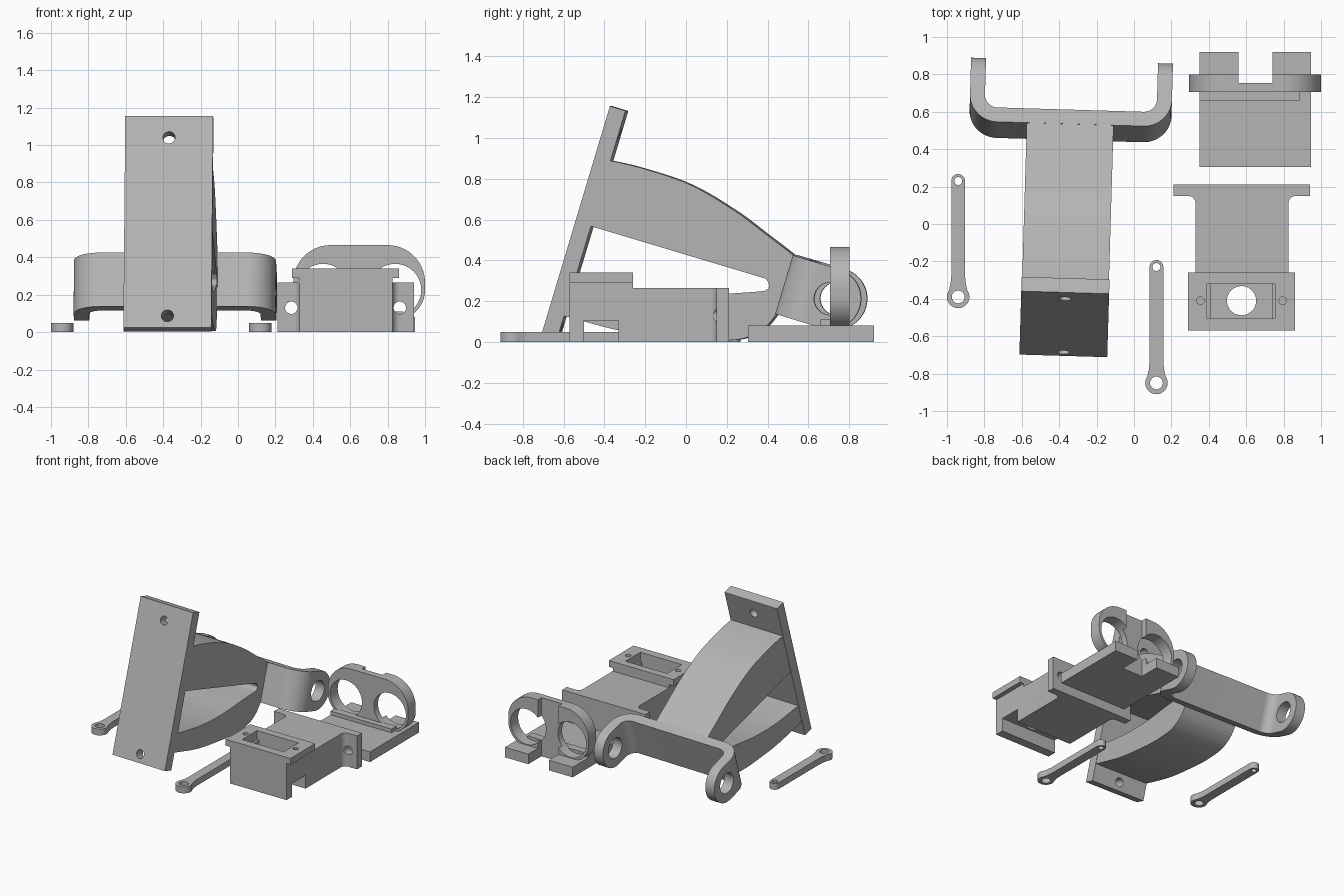
import bpy, bmesh, math
from mathutils import Matrix

if "Cube" in bpy.data.objects:
    bpy.data.objects.remove(bpy.data.objects["Cube"])

grey = bpy.data.materials.new("plain_grey")
grey.diffuse_color = (0.46, 0.46, 0.46, 1)
grey.use_nodes = True
grey.node_tree.nodes["Principled BSDF"].inputs["Base Color"].default_value = grey.diffuse_color


def arc(cx, cy, r, a0, a1, n=16):
    return [(cx + r * math.cos(math.radians(a0 + (a1 - a0) * i / n)),
             cy + r * math.sin(math.radians(a0 + (a1 - a0) * i / n))) for i in range(n + 1)]


def rect(x0, x1, y0, y1):
    return [(x0, y0), (x1, y0), (x1, y1), (x0, y1)]


def circle(cx, cy, r, n=40):
    return arc(cx, cy, r, 0, 360, n)[:-1]


def smooth(pts, n=8):
    """Catmull-Rom curve through the points."""
    p = [pts[0]] + pts + [pts[-1]]
    out = []
    for a, b, c, d in zip(p, p[1:], p[2:], p[3:]):
        for i in range(n):
            t = i / n
            out.append(tuple(0.5 * (2 * b[k] + (c[k] - a[k]) * t
                       + (2 * a[k] - 5 * b[k] + 4 * c[k] - d[k]) * t * t
                       + (3 * b[k] - a[k] - 3 * c[k] + d[k]) * t ** 3) for k in (0, 1)))
    return out + [pts[-1]]


def prism(name, outline, axis, lo, hi):
    """Extrude a flat outline along one axis."""
    place = {'x': lambda a, b, d: (d, a, b), 'y': lambda a, b, d: (a, d, b),
             'z': lambda a, b, d: (a, b, d)}[axis]
    bm = bmesh.new()
    low = [bm.verts.new(place(a, b, lo)) for a, b in outline]
    high = [bm.verts.new(place(a, b, hi)) for a, b in outline]
    bm.faces.new(low)
    bm.faces.new(high)
    for i in range(len(low)):
        j = (i + 1) % len(low)
        bm.faces.new((low[i], low[j], high[j], high[i]))
    bmesh.ops.recalc_face_normals(bm, faces=bm.faces)
    me = bpy.data.meshes.new(name)
    bm.to_mesh(me)
    bm.free()
    me.materials.append(grey)
    ob = bpy.data.objects.new(name, me)
    bpy.context.collection.objects.link(ob)
    return ob


def combine(ob, other, op='DIFFERENCE'):
    mod = ob.modifiers.new("combine", 'BOOLEAN')
    mod.operation, mod.solver, mod.object = op, 'EXACT', other
    bpy.context.view_layer.update()
    bpy.context.view_layer.objects.active = ob
    bpy.ops.object.modifier_apply(modifier=mod.name)
    bpy.data.objects.remove(other, do_unlink=True)


def cut(ob, outline, axis, lo, hi):
    combine(ob, prism("cutter", outline, axis, lo, hi))


# --- Tilted bracket, built upright as (across, depth, height) ---
plate = prism("bracket_plate", rect(-0.235, 0.235, 0, 1.18), 'z', 0, 1)
bpy.data.objects.remove(plate, do_unlink=True)
plate = prism("bracket_plate", rect(-0.235, 0.235, 0, 1.18), 'y', 0, 0.08)
for h in (0.065, 1.06):
    cut(plate, circle(0, h, 0.033), 'y', -0.1, 0.2)

# arched web with a window through it
top = smooth([(0.04, 0.921), (0.225, 0.934), (0.484, 0.925), (0.732, 0.865),
              (0.921, 0.796), (1.075, 0.738)])
bottom = smooth([(0.04, 0.131), (0.355, 0.14), (0.6, 0.176), (0.75, 0.206), (0.878, 0.245),
                 (0.97, 0.288), (1.04, 0.36), (1.075, 0.442)])
web = prism("bracket_web", bottom + [(1.12, 0.442), (1.12, 0.738)] + top[::-1],
            'x', -0.232, 0.232)
window = smooth([(0.0, 0.27), (0.08, 0.275), (0.36, 0.315), (0.6, 0.38), (0.81, 0.463),
                 (0.96, 0.52), (0.995, 0.54), (1.0, 0.565), (0.975, 0.59)])
cut(web, window + [(0.0, 0.59)], 'x', -0.5, 0.5)

# U-shaped yoke with round lugs
u_shape = ([(-0.54, 1.5)] + arc(-0.39, 1.223, 0.15, 180, 270) + arc(0.39, 1.223, 0.15, 270, 360)
           + [(0.54, 1.5), (0.46, 1.5)] + arc(0.39, 1.223, 0.07, 0, -90)
           + arc(-0.39, 1.223, 0.07, 270, 180) + [(-0.46, 1.5)])
yoke = prism("bracket_yoke", u_shape, 'z', 0.3, 0.9)
lug = [(1.0, 0.74), (1.0, 0.44)] + arc(1.315, 0.59, 0.15, -90, 90, 28)
combine(yoke, prism("lug_shape", lug, 'x', -0.7, 0.7), 'INTERSECT')
cut(yoke, circle(1.315, 0.59, 0.08), 'x', -0.7, 0.7)

tilt = (Matrix.Translation((-0.378, -0.705, 0.025)) @ Matrix.Rotation(math.radians(-1.7), 4, 'Z')
        @ Matrix.Rotation(math.radians(-16.7), 4, 'X'))
for ob in (plate, web, yoke):
    ob.data.transform(tilt)

# --- Two flat link arms ---
for side, cx, cy in (("left", -0.94, -0.39), ("right", 0.12, -0.85)):
    shape = (arc(0, 0, 0.06, 145, 395, 28) + [(0.041, 0.07), (0.037, 0.11)]
             + arc(0, 0.62, 0.037, 0, 180) + [(-0.037, 0.11), (-0.041, 0.07)])
    link = prism(side + "_link_arm", [(x + cx, y + cy) for x, y in shape], 'z', 0, 0.05)
    cut(link, circle(cx, cy, 0.034), 'z', -0.1, 0.2)
    cut(link, circle(cx, cy + 0.62, 0.021), 'z', -0.1, 0.2)

# --- Motor mount: body with filleted end flange, and a wider pocketed head ---
body_shape = ([(0.33, -0.57), (0.825, -0.57)] + arc(0.865, 0.11, 0.04, 180, 90, 8)
              + [(0.94, 0.15), (0.94, 0.21), (0.21, 0.21), (0.21, 0.15)]
              + arc(0.29, 0.11, 0.04, 90, 0, 8))
body = prism("mount_body", body_shape, 'z', 0, 0.265)
head = prism("mount_head", rect(0.33, 0.825, -0.57, -0.26), 'z', 0.2, 0.30)
combine(body, head, 'UNION')
combine(body, prism("mount_rim", rect(0.29, 0.86, -0.57, -0.26), 'z', 0.29, 0.34), 'UNION')
cut(body, rect(0.39, 0.755, -0.505, -0.32), 'z', 0.27, 0.5)
cut(body, rect(0.41, 0.74, -0.505, -0.32), 'z', 0.16, 0.5)
cut(body, circle(0.575, -0.41, 0.078), 'z', -0.1, 0.5)
cut(body, rect(-0.5, -0.33, -0.1, 0.105), 'x', 0.1, 1.1)
for x in (0.355, 0.795):
    cut(body, circle(x, -0.41, 0.02), 'z', 0.15, 0.5)
for x in (0.285, 0.865):
    cut(body, circle(x, 0.13, 0.033), 'y', 0.1, 0.3)

# --- Twin ring holder on a notched base ---
base = prism("holder_base", rect(0.35, 0.945, 0.305, 0.92), 'z', 0, 0.08)
cut(base, rect(0.56, 0.74, 0.755, 1.0), 'z', -0.1, 0.2)
prism("holder_step", rect(0.35, 0.885, 0.66, 0.72), 'z', 0.07, 0.11)
ring_shape = (arc(0.80, 0.265, 0.2, 90, 0) + arc(0.84, 0.225, 0.16, 0, -90)
              + arc(0.455, 0.225, 0.16, 270, 180) + arc(0.495, 0.265, 0.2, 180, 90))
rings = prism("holder_rings", ring_shape, 'y', 0.705, 0.80)
for x in (0.455, 0.84):
    cut(rings, circle(x, 0.225, 0.14, 48), 'y', 0.6, 0.9)
cut(rings, rect(0.56, 0.74, 0.755, 0.9), 'z', 0.0, 0.6)

# smooth curved walls, keep edges sharp
for ob in bpy.data.objects:
    ob.select_set(True)
bpy.context.view_layer.objects.active = body
bpy.ops.object.shade_smooth_by_angle(angle=math.radians(30))
